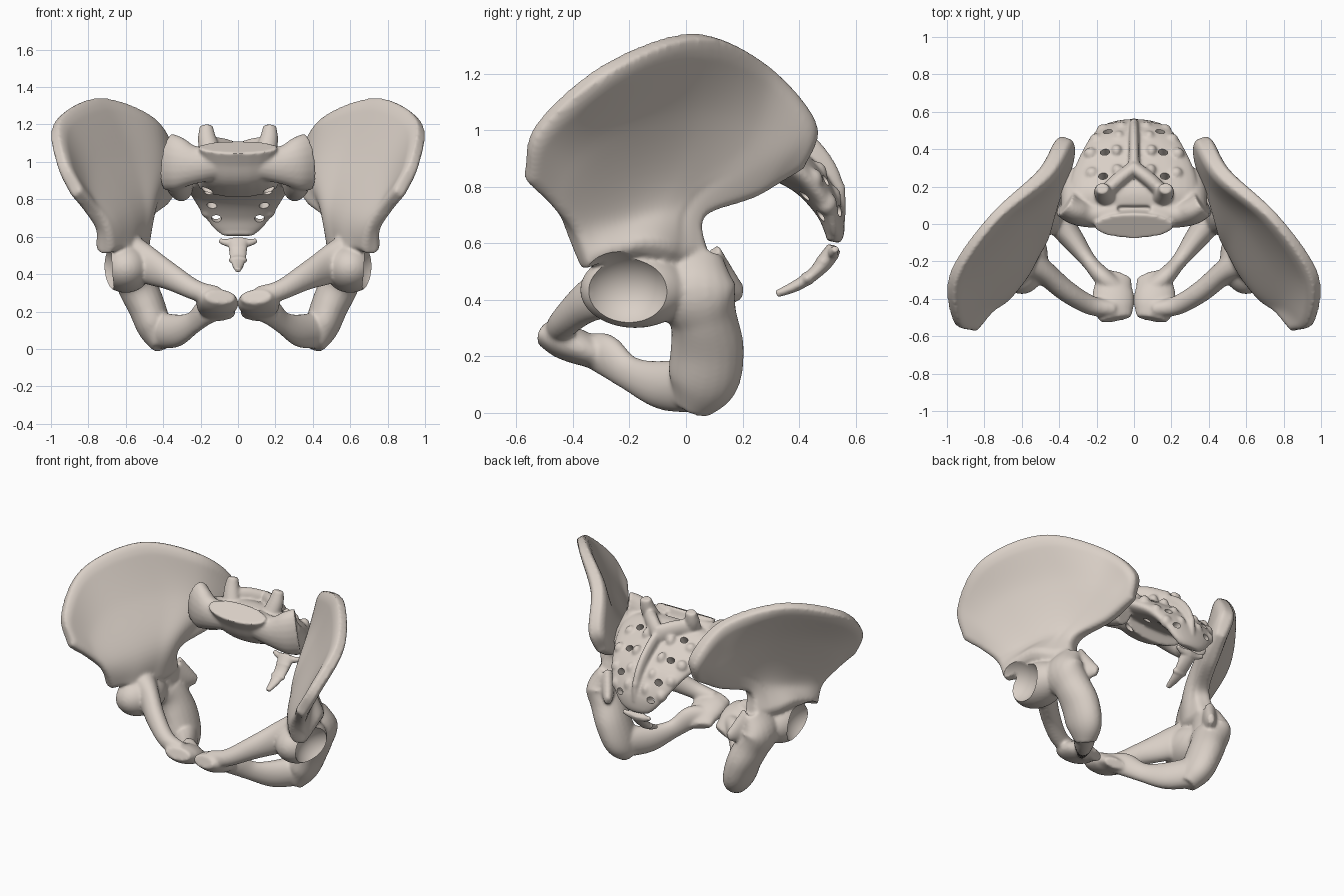
import bpy, bmesh, math
from mathutils import Vector, Matrix

if "Cube" in bpy.data.objects:
    bpy.data.objects.remove(bpy.data.objects["Cube"])

X, Y, Z = Vector((1, 0, 0)), Vector((0, 1, 0)), Vector((0, 0, 1))
bone = bpy.data.materials.new("bone")
bone.diffuse_color = (0.70, 0.63, 0.57, 1)
bone.use_nodes = True
bone.node_tree.nodes["Principled BSDF"].inputs["Base Color"].default_value = bone.diffuse_color


def spline(pts, n):
    """Smooth curve through the points, any dimension, n steps per span."""
    p = [Vector(q) for q in pts]
    p = [p[0] * 2 - p[1]] + p + [p[-1] * 2 - p[-2]]
    out = []
    for i in range(1, len(p) - 2):
        a, b, c, d = p[i - 1:i + 3]
        for k in range(n):
            t = k / n
            out.append((b * 2 + (c - a) * t + (a * 2 - b * 5 + c * 4 - d) * t * t
                        + (b * 3 - a - c * 3 + d) * t ** 3) * 0.5)
    return out + [p[-2]]


def tube(bm, pts, wide, both=False, n=6, sides=20):
    """Loft of ellipses; each point is x, y, z, half width along 'wide', half depth."""
    for s in ((1, -1) if both else (1,)):
        path = spline(pts, n)
        co = [Vector((v[0] * s, v[1], v[2])) for v in path]
        rings = []
        for i, c in enumerate(co):
            t = (co[min(i + 1, len(co) - 1)] - co[max(i - 1, 0)]).normalized()
            w = (wide - t * wide.dot(t)).normalized()
            d = t.cross(w)
            ring = []
            for k in range(sides):
                a = 2 * math.pi * k / sides
                ring.append(bm.verts.new(c + w * (path[i][3] * math.cos(a))
                                         + d * (path[i][4] * math.sin(a))))
            rings.append(ring)
        for r, q in zip(rings, rings[1:]):
            for k in range(sides):
                m = (k + 1) % sides
                bm.faces.new((r[k], r[m], q[m], q[k]))
        bm.faces.new(rings[0])
        bm.faces.new(rings[-1])


def ball(bm, c, r, both=False):
    for s in ((1, -1) if both else (1,)):
        m = Matrix.Translation((c[0] * s, c[1], c[2])) @ Matrix.Diagonal((*r, 1))
        bmesh.ops.create_icosphere(bm, subdivisions=4, radius=1, matrix=m)


def blade(bm, rows, n=9):
    """Curved plate through a grid of x, y, z, half thickness."""
    cols = list(zip(*[spline(r, n) for r in rows]))
    g = [spline(c, n) for c in cols]
    nu, nv = len(g), len(g[0])
    top, bot = [], []
    for i in range(nu):
        ta, tb = [], []
        for j in range(nv):
            c = Vector(g[i][j][:3])
            du = Vector(g[min(i + 1, nu - 1)][j][:3]) - Vector(g[max(i - 1, 0)][j][:3])
            dv = Vector(g[i][min(j + 1, nv - 1)][:3]) - Vector(g[i][max(j - 1, 0)][:3])
            edge = min(i, j, nu - 1 - i, nv - 1 - j, 2)
            h = du.cross(dv).normalized() * g[i][j][3] * (0.6, 0.88, 1)[edge]
            ta.append(bm.verts.new(c + h))
            tb.append(bm.verts.new(c - h))
        top.append(ta)
        bot.append(tb)
    for i in range(nu - 1):
        for j in range(nv - 1):
            for s in (top, bot):
                bm.faces.new((s[i][j], s[i + 1][j], s[i + 1][j + 1], s[i][j + 1]))
    rim = [(i, 0) for i in range(nu)] + [(nu - 1, j) for j in range(1, nv)]
    rim += [(i, nv - 1) for i in range(nu - 2, -1, -1)] + [(0, j) for j in range(nv - 2, 0, -1)]
    for (a, b), (c, d) in zip(rim, rim[1:] + rim[:1]):
        bm.faces.new((top[a][b], top[c][d], bot[c][d], bot[a][b]))


def make(name, bm):
    bmesh.ops.recalc_face_normals(bm, faces=bm.faces)
    me = bpy.data.meshes.new(name)
    bm.to_mesh(me)
    bm.free()
    ob = bpy.data.objects.new(name, me)
    bpy.context.collection.objects.link(ob)
    return ob


def fuse(ob, voxel, smooth, cutter=None, mirror=False):
    """Melt the pieces into one bone, smooth it, carve it and bake the result."""
    m = ob.modifiers.new("fuse", 'REMESH')
    m.mode, m.voxel_size = 'VOXEL', voxel
    m = ob.modifiers.new("soften", 'SMOOTH')
    m.factor, m.iterations = 0.5, smooth
    if cutter:
        cutter.hide_render = True
        m = ob.modifiers.new("carve", 'BOOLEAN')
        m.operation, m.object = 'DIFFERENCE', cutter
    if mirror:
        m = ob.modifiers.new("mirror", 'MIRROR')
        m.use_mirror_merge = False
    bpy.ops.object.select_all(action='DESELECT')
    bpy.context.view_layer.objects.active = ob
    ob.select_set(True)
    bpy.ops.object.convert(target='MESH')
    bpy.ops.object.shade_smooth_by_angle(angle=math.radians(50))
    ob.data.materials.clear()
    ob.data.materials.append(bone)
    if cutter:
        bpy.data.objects.remove(cutter)


# hip bone: wing, rows from socket roof to crest, columns front to back
hip = bmesh.new()
blade(hip, [
    [(.715, -.36, .51, .045), (.69, -.30, .53, .08), (.655, -.23, .54, .11), (.63, -.15, .54, .12),
     (.59, -.08, .52, .11), (.56, -.01, .52, .09), (.53, .075, .54, .055)],
    [(.73, -.41, .64, .045), (.69, -.34, .68, .06), (.63, -.23, .72, .065), (.56, -.10, .74, .07),
     (.51, -.02, .75, .07), (.50, .03, .74, .055), (.495, .055, .69, .045)],
    [(.78, -.47, .73, .04), (.83, -.42, .87, .035), (.79, -.25, 1.0, .03), (.61, .02, 1.05, .03),
     (.46, .20, 1.0, .055), (.39, .32, .92, .06), (.395, .24, .77, .045)],
    [(.86, -.57, .83, .04), (.95, -.525, 1.01, .04), (.968, -.28, 1.22, .045),
     (.755, .03, 1.335, .042), (.475, .275, 1.235, .05), (.37, .455, 1.03, .05),
     (.34, .41, .87, .04)]])
# socket block
ball(hip, (.60, -.18, .435), (.14, .195, .135))
# seat bone, its rear spine and its ramus
tube(hip, [(.54, .04, .56, .09, .06), (.58, .03, .44, .15, .10), (.54, .06, .34, .12, .105),
           (.49, .075, .23, .13, .10), (.445, .06, .11, .125, .09), (.40, .02, .02, .07, .06)], Y)
tube(hip, [(.54, .07, .48, .13, .05), (.48, .15, .44, .065, .035), (.45, .195, .42, .03, .02)], Z)
tube(hip, [(.43, .05, .10, .10, .08), (.33, -.08, .098, .088, .062), (.24, -.20, .14, .062, .042),
           (.165, -.285, .205, .075, .05), (.10, -.34, .22, .06, .05)], Z)
# pubic body and upper ramus
tube(hip, [(.095, -.51, .28, .085, .04), (.108, -.44, .255, .11, .062),
           (.108, -.35, .22, .108, .058), (.075, -.27, .175, .068, .03)], X)
tube(hip, [(.59, -.19, .51, .11, .09), (.48, -.26, .445, .10, .065), (.36, -.36, .385, .073, .058),
           (.23, -.435, .315, .055, .052), (.11, -.455, .28, .055, .045)], Z)
# hip socket cutter
cup = bmesh.new()
ball(cup, (.80, -.22, .425), (.18, .175, .155))
fuse(make("hip_bones", hip), .0095, 10, make("socket_cutter", cup), mirror=True)

# sacrum: tapering curved plate
sac = bmesh.new()
spine = [(0, .08, 1.02, .30, .06), (0, .16, .99, .34, .09), (0, .28, .925, .325, .08),
         (0, .42, .835, .26, .065), (0, .50, .73, .195, .05), (0, .525, .645, .13, .036),
         (0, .52, .605, .08, .025)]
tube(sac, spine, X, sides=32)
# top vertebral body and side wings
tube(sac, [(0, -.012, 1.08, .215, .075), (0, .02, 1.02, .20, .07), (0, .08, .94, .20, .08),
           (0, .20, .88, .22, .08)], X)
tube(sac, [(.08, .06, 1.0, .09, .08), (.22, .05, .985, .10, .07), (.31, .07, .99, .14, .075),
           (.372, .11, 1.0, .155, .075)], Z, both=True)
tube(sac, [(.31, .08, .98, .08, .10), (.315, .17, .90, .075, .09), (.30, .27, .85, .06, .07)],
     X, both=True)
# upper joint processes and arch over the canal
tube(sac, [(.14, .13, 1.02, .06, .05), (.165, .17, 1.12, .05, .045), (.17, .19, 1.195, .035, .03)],
     X, both=True)
tube(sac, [(.16, .16, 1.07, .06, .04), (.09, .23, 1.07, .06, .04), (0, .30, 1.03, .07, .04)],
     Z, both=True)
# middle ridge and knobs along the back
tube(sac, [(0, .28, 1.04, .03, .05), (0, .40, .96, .028, .05), (0, .485, .87, .026, .045),
           (0, .53, .77, .024, .035), (0, .545, .68, .02, .02)], X)
for y, z, w in ((.30, 1.03, .15), (.405, .955, .155), (.48, .87, .135), (.53, .785, .11)):
    ball(sac, (0, y, z), (.024, .036, .045))
    ball(sac, (w * .6, y - .015, z - .025), (.03, .035, .045), both=True)
    ball(sac, (w * 1.5, y - .03, z - .045), (.036, .035, .04), both=True)
# nerve openings
holes = bmesh.new()
for x, y, z, ny, nz in ((.165, .22, .965, .5, .85), (.155, .35, .89, .6, .8),
                        (.14, .45, .79, .8, .6), (.115, .507, .705, .97, .25)):
    tube(holes, [(x, y - ny * .22, z - nz * .22, .034, .026), (x, y, z, .026, .021),
                 (x, y + ny * .22, z + nz * .22, .026, .021)], X, both=True, sides=14)
fuse(make("sacrum", sac), .0085, 9, make("opening_cutter", holes))

# tailbone
tail = bmesh.new()
tube(tail, [(0, .525, .585, .06, .026), (0, .495, .54, .05, .03), (0, .45, .49, .044, .023),
            (0, .39, .45, .032, .02), (0, .32, .42, .016, .013)], X)
tube(tail, [(0, .52, .565, .03, .022), (.06, .52, .568, .02, .018), (.10, .53, .58, .013, .012)],
     Z, both=True)
for y, z in ((.485, .535), (.43, .475)):
    ball(tail, (0, y, z), (.05, .026, .024))
fuse(make("tailbone", tail), .006, 6)
